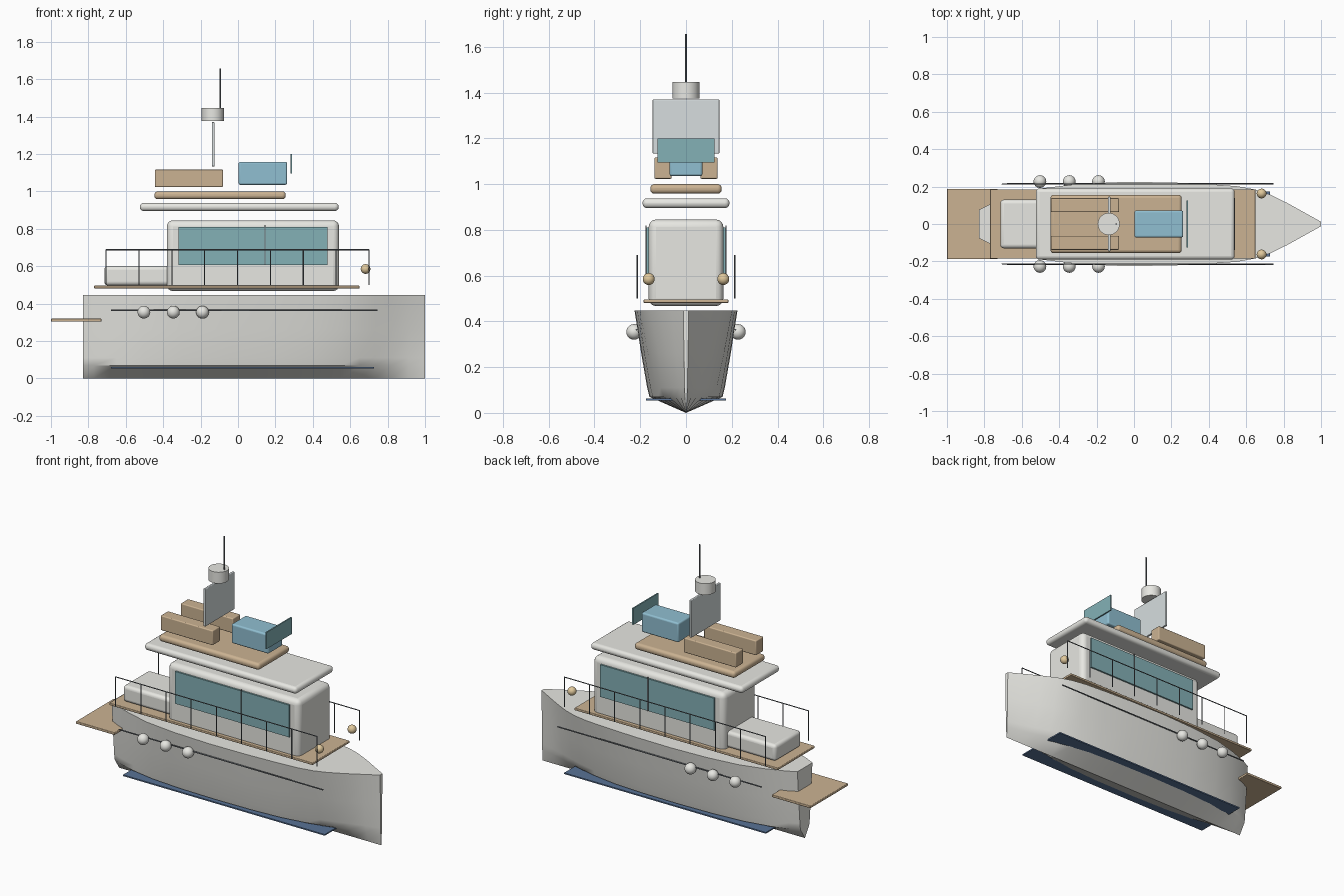
import bpy, bmesh, math

if "Cube" in bpy.data.objects:
    bpy.data.objects.remove(bpy.data.objects["Cube"])

def mat(name, c):
    m = bpy.data.materials.new(name)
    m.diffuse_color = (*c, 1)
    m.use_nodes = True
    m.node_tree.nodes["Principled BSDF"].inputs["Base Color"].default_value = m.diffuse_color
    return m

WHITE = mat("white", (.80, .80, .76))
TEAK = mat("teak", (.60, .45, .29))
BLUE = mat("blue", (.28, .52, .64))
GLASS = mat("glass", (.23, .44, .47))
NAVY = mat("navy", (.10, .17, .30))
STEEL = mat("steel", (.16, .18, .20))
PALE = mat("pale", (.68, .73, .74))
BRASS = mat("brass", (.75, .58, .33))

def finish(ob, name, m, angle=35):
    ob.name = name
    ob.data.materials.append(m)
    bpy.ops.object.select_all(action='DESELECT')
    ob.select_set(True)
    bpy.context.view_layer.objects.active = ob
    bpy.ops.object.shade_smooth_by_angle(angle=math.radians(angle))
    return ob

def box(name, x, y, z, m, bevel=0):
    """Box from (min, max) ranges, with optional rounded edges."""
    bpy.ops.mesh.primitive_cube_add(size=1, location=[sum(r) / 2 for r in (x, y, z)])
    ob = bpy.context.object
    ob.scale = [r[1] - r[0] for r in (x, y, z)]
    bpy.ops.object.transform_apply(location=False, rotation=False, scale=True)
    if bevel:
        b = ob.modifiers.new("bevel", 'BEVEL')
        b.width, b.segments = bevel, 4
    return finish(ob, name, m)

def rod(name, x, y, z0, z1, r, m, sides=12):
    bpy.ops.mesh.primitive_cylinder_add(vertices=sides, radius=r, depth=z1 - z0,
                                        location=(x, y, (z0 + z1) / 2))
    return finish(bpy.context.object, name, m)

def long_rod(name, x0, x1, y, z, r, m):
    bpy.ops.mesh.primitive_cylinder_add(vertices=8, radius=r, depth=x1 - x0,
                                        location=((x0 + x1) / 2, y, z),
                                        rotation=(0, math.pi / 2, 0))
    return finish(bpy.context.object, name, m)

def ball(name, x, y, z, r, m):
    bpy.ops.mesh.primitive_uv_sphere_add(segments=24, ring_count=14, radius=r, location=(x, y, z))
    return finish(bpy.context.object, name, m)

# Hull: lofted stations (x, sheer half width, chine half width)
stations = [(-.83, .075, .045), (-.77, .105, .075), (-.65, .150, .110), (-.5, .190, .138),
            (-.3, .214, .154), (-.05, .225, .160), (.2, .222, .157), (.4, .213, .145),
            (.55, .202, .122), (.65, .184, .098), (.73, .156, .074), (.82, .112, .047),
            (.91, .062, .023), (1, .012, .005)]
bm = bmesh.new()
rings = []
for x, t, c in stations:
    half = [(t, .447), (c + (t - c) * .55, .26), (c + (t - c) * .15, .11), (c, .07)]
    pts = half + [(0, 0)] + [(-y, z) for y, z in reversed(half)]
    rings.append([bm.verts.new((x, y, z)) for y, z in pts])
for a, b in zip(rings, rings[1:]):
    for i in range(len(a)):
        j = (i + 1) % len(a)
        bm.faces.new((a[i], a[j], b[j], b[i]))
bm.faces.new(rings[0])
bm.faces.new(rings[-1])
bmesh.ops.recalc_face_normals(bm, faces=bm.faces)
me = bpy.data.meshes.new("hull")
bm.to_mesh(me)
hull = bpy.data.objects.new("hull", me)
bpy.context.collection.objects.link(hull)
finish(hull, "hull", WHITE, 40)

# Decks and platform
box("main_deck", (-.77, .65), (-.185, .185), (.481, .496), TEAK, .004)
box("swim_platform", (-1, -.73), (-.188, .188), (.303, .319), TEAK, .004)

# Cabin, aft trunk, roof and flybridge deck
box("cabin", (-.38, .54), (-.163, .163), (.467, .845), WHITE, .032)
box("aft_trunk", (-.715, -.36), (-.13, .13), (.497, .6), WHITE, .02)
box("roof", (-.525, .538), (-.19, .19), (.895, .938), WHITE, .02)
box("flybridge_deck", (-.447, .255), (-.156, .156), (.958, 1.0), TEAK, .018)

# Flybridge furniture
box("helm_console", (.003, .263), (-.072, .072), (1.035, 1.158), BLUE, .01)
box("windscreen", (.28, .288), (-.125, .125), (1.095, 1.2), GLASS)

# Mast, radar and antenna
box("mast", (-.14, -.125), (-.146, .146), (1.133, 1.37), PALE, .004)
rod("radar", -.135, 0, 1.375, 1.446, .059, WHITE, 32)
rod("antenna", -.095, 0, 1.44, 1.656, .004, STEEL)

# Mirrored side details
for s, side in ((-1, "right"), (1, "left")):
    def span(a, b):
        return tuple(sorted((s * a, s * b)))
    box(f"side_window_{side}", (-.318, .478), span(.16, .173), (.607, .81), GLASS)
    box(f"window_mullion_{side}", (.141, .147), span(.172, .178), (.607, .82), STEEL)
    box(f"bench_{side}", (-.445, -.08), span(.063, .138), (1.023, 1.116), TEAK, .006)
    box(f"waterline_stripe_{side}", (-.68, .728), span(.06, .175), (.054, .062), NAVY)
    long_rod(f"rub_rail_{side}", -.68, .745, s * .216, .364, .004, STEEL)
    long_rod(f"hand_rail_{side}", -.705, .7, s * .213, .688, .003, STEEL)
    for i in range(9):
        rod(f"rail_post_{side}_{i}", -.705 + i * 1.405 / 8, s * .213, .5, .688, .003, STEEL, 8)
    for i, x in enumerate((-.503, -.346, -.19)):
        ball(f"fender_{side}_{i}", x, s * .227, .354, .034, WHITE)
    ball(f"bow_light_{side}", .682, s * .163, .585, .026, BRASS)
